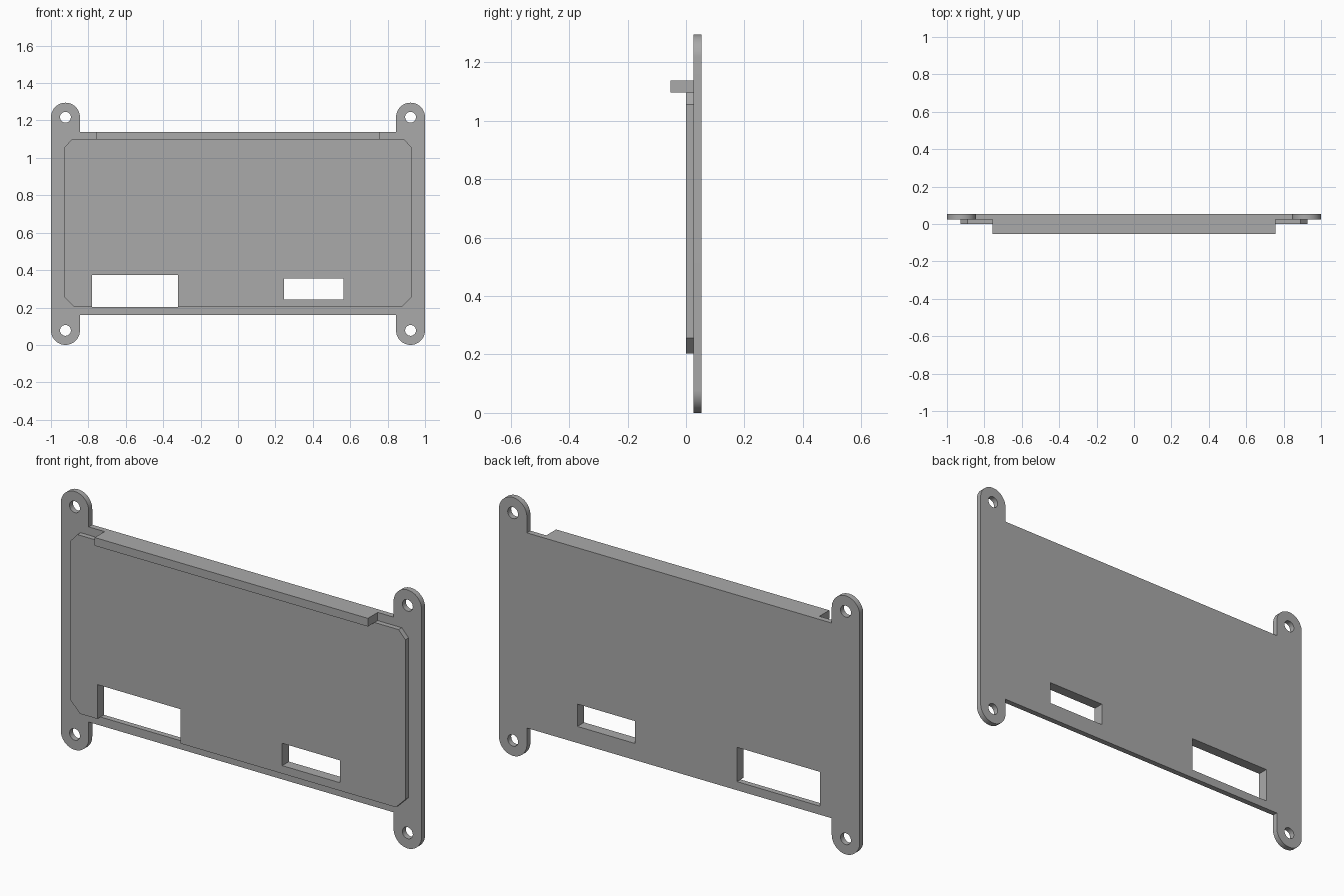
import bpy, bmesh, math

if "Cube" in bpy.data.objects:
    bpy.data.objects.remove(bpy.data.objects["Cube"])

grey = bpy.data.materials.new("plain grey")
grey.diffuse_color = (0.40, 0.40, 0.40, 1)
grey.use_nodes = True
grey.node_tree.nodes["Principled BSDF"].inputs["Base Color"].default_value = grey.diffuse_color


def arc(cx, cz, r, start, end, n):
    """Points on an arc, angles in degrees."""
    return [(cx + r * math.cos(math.radians(start + (end - start) * i / n)),
             cz + r * math.sin(math.radians(start + (end - start) * i / n)))
            for i in range(n + 1)]


def rect(x0, x1, z0, z1):
    return [(x0, z0), (x1, z0), (x1, z1), (x0, z1)]


def sheet(name, loops, y0, y1):
    """Flat x-z profile (first loop outer, the rest holes) given depth in y."""
    curve = bpy.data.curves.new(name, 'CURVE')
    curve.dimensions = '2D'
    curve.fill_mode = 'BOTH'
    curve.extrude = (y1 - y0) / 2
    for loop in loops:
        spline = curve.splines.new('POLY')
        spline.points.add(len(loop) - 1)
        for p, (x, z) in zip(spline.points, loop):
            p.co = (x, z, 0, 1)
        spline.use_cyclic_u = True
    ob = bpy.data.objects.new(name, curve)
    bpy.context.collection.objects.link(ob)
    ob.location.y = (y0 + y1) / 2
    ob.rotation_euler.x = math.pi / 2
    bpy.ops.object.select_all(action='DESELECT')
    ob.select_set(True)
    bpy.context.view_layer.objects.active = ob
    bpy.ops.object.convert(target='MESH')
    ob = bpy.context.object
    bm = bmesh.new()
    bm.from_mesh(ob.data)
    bmesh.ops.remove_doubles(bm, verts=bm.verts, dist=1e-5)
    bmesh.ops.recalc_face_normals(bm, faces=bm.faces)
    bm.to_mesh(ob.data)
    bm.free()
    ob.data.materials.clear()
    ob.data.materials.append(grey)
    bpy.ops.object.shade_smooth_by_angle(angle=math.radians(30))
    return ob


R, TOP = 0.0775, 1.295            # tab radius, overall height
CX, LOW, HIGH = 1 - R, R, TOP - R  # tab centres
INNER = CX - R
BOTTOM_EDGE, TOP_EDGE = 0.16, 1.138
PANEL_LOW, PANEL_HIGH = 0.203, 1.097
WX0, WX1, WTOP = -0.78, -0.32, 0.375

# Back plate with four rounded mounting tabs
outline = [(-INNER, BOTTOM_EDGE), (INNER, BOTTOM_EDGE)]
outline += arc(CX, LOW, R, 180, 360, 24)
outline += arc(CX, HIGH, R, 0, 180, 24)
outline += [(INNER, TOP_EDGE), (-INNER, TOP_EDGE)]
outline += arc(-CX, HIGH, R, 0, 180, 24)
outline += arc(-CX, LOW, R, 180, 360, 24)
holes = [arc(sx * CX, z, 0.029, 0, 345, 23) for sx in (-1, 1) for z in (LOW, HIGH)]
small_window = rect(0.245, 0.565, 0.243, 0.355)
large_window = rect(WX0, WX1, PANEL_LOW, WTOP)
sheet("back_plate", [outline, small_window, large_window] + holes, 0.025, 0.053)

# Raised panel with clipped corners, open below the large window
panel = [(-0.928, 0.256), (-0.875, PANEL_LOW),
         (WX0, PANEL_LOW), (WX0, WTOP), (WX1, WTOP), (WX1, PANEL_LOW),
         (0.875, PANEL_LOW), (0.928, 0.256),
         (0.928, 1.056), (0.89, PANEL_HIGH), (-0.89, PANEL_HIGH), (-0.928, 1.056)]
sheet("raised_panel", [panel, small_window], 0.0, 0.025)

# Ledge along the top edge
sheet("top_ledge", [rect(-0.757, 0.757, PANEL_HIGH, TOP_EDGE)], -0.053, 0.025)
